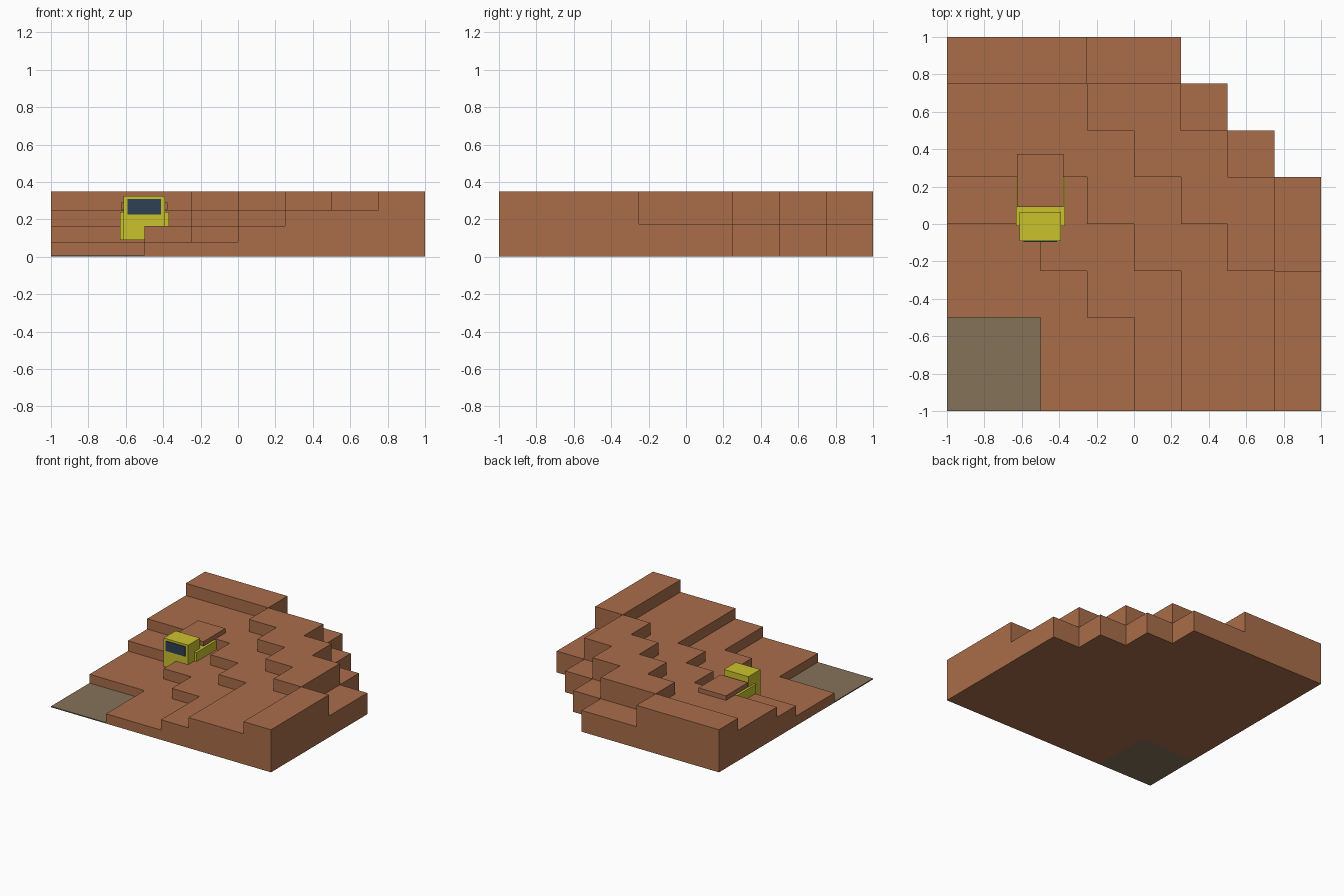
import bpy
import bmesh
import math
from mathutils import Vector

if "Cube" in bpy.data.objects:
    bpy.data.objects.remove(bpy.data.objects["Cube"], do_unlink=True)


def make_material(name, colour):
    mat = bpy.data.materials.new(name)
    mat.use_nodes = True
    rgba = (*colour, 1.0)
    mat.diffuse_color = rgba
    mat.node_tree.nodes["Principled BSDF"].inputs["Base Color"].default_value = rgba
    return mat


earth = make_material("earth_brown", (0.40, 0.153, 0.068))
mud = make_material("pit_floor_olive", (0.235, 0.171, 0.102))
paint = make_material("truck_yellow", (0.60, 0.54, 0.027))
glass = make_material("window_dark_blue", (0.026, 0.053, 0.091))


def finish(name, bm, materials):
    bmesh.ops.recalc_face_normals(bm, faces=bm.faces)
    mesh = bpy.data.meshes.new(name)
    bm.to_mesh(mesh)
    bm.free()
    for mat in materials:
        mesh.materials.append(mat)
    obj = bpy.data.objects.new(name, mesh)
    bpy.context.collection.objects.link(obj)
    return obj


def box(name, low, high, mat):
    """Box between two opposite corners."""
    low, high = Vector(low), Vector(high)
    bm = bmesh.new()
    bmesh.ops.create_cube(bm, size=1)
    for v in bm.verts:
        v.co = (low + high) / 2 + v.co * (high - low)
    return finish(name, bm, [mat])


# Terraced ground: one letter per square, rows from front to back
HEIGHTS = {"p": 0.008, "a": 0.08, "b": 0.165, "c": 0.25, "d": 0.35, "o": 0.175, ".": 0}
ROWS = [
    "ppaabccd",
    "ppaabccd",
    "aaabbccd",
    "aabbccdo",
    "bbbccddo",
    "ccccddo.",
    "cccddo..",
    "dddoo...",
]
SIZE = len(ROWS)
STEP = 2 / SIZE


def height(i, j):
    inside = 0 <= i < SIZE and 0 <= j < SIZE
    return HEIGHTS[ROWS[j][i]] if inside else 0


def build_terraces():
    bm = bmesh.new()

    def quad(points, index):
        bm.faces.new([bm.verts.new(p) for p in points]).material_index = index

    for j, row in enumerate(ROWS):
        for i, letter in enumerate(row):
            if letter == ".":
                continue
            index = 1 if letter == "p" else 0
            x, y, top = i * STEP - 1, j * STEP - 1, height(i, j)
            corners = [(x, y), (x + STEP, y), (x + STEP, y + STEP), (x, y + STEP)]
            quad([(*c, top) for c in corners], index)
            quad([(*c, 0) for c in reversed(corners)], index)
            # Walls down to each lower neighbour
            for side, (di, dj) in enumerate([(0, -1), (1, 0), (0, 1), (-1, 0)]):
                base = height(i + di, j + dj)
                if base < top:
                    a, b = corners[side], corners[(side + 1) % 4]
                    quad([(*a, base), (*b, base), (*b, top), (*a, top)], index)
    bmesh.ops.remove_doubles(bm, verts=bm.verts, dist=0.0001)
    bmesh.ops.dissolve_limit(bm, angle_limit=math.radians(1), verts=bm.verts,
                             edges=bm.edges, delimit={"MATERIAL"})
    return finish("terraced_ground", bm, [earth, mud])


build_terraces()

# Truck parked on the terraces
box("truck_chassis", (-0.63, -0.01, 0.09), (-0.37, 0.25, 0.24), paint)
box("truck_cab", (-0.613, -0.09, 0.09), (-0.39, 0.065, 0.325), paint)
box("truck_windscreen", (-0.592, -0.096, 0.227), (-0.413, -0.088, 0.308), glass)
box("truck_load", (-0.625, 0.09, 0.252), (-0.377, 0.375, 0.289), earth)
